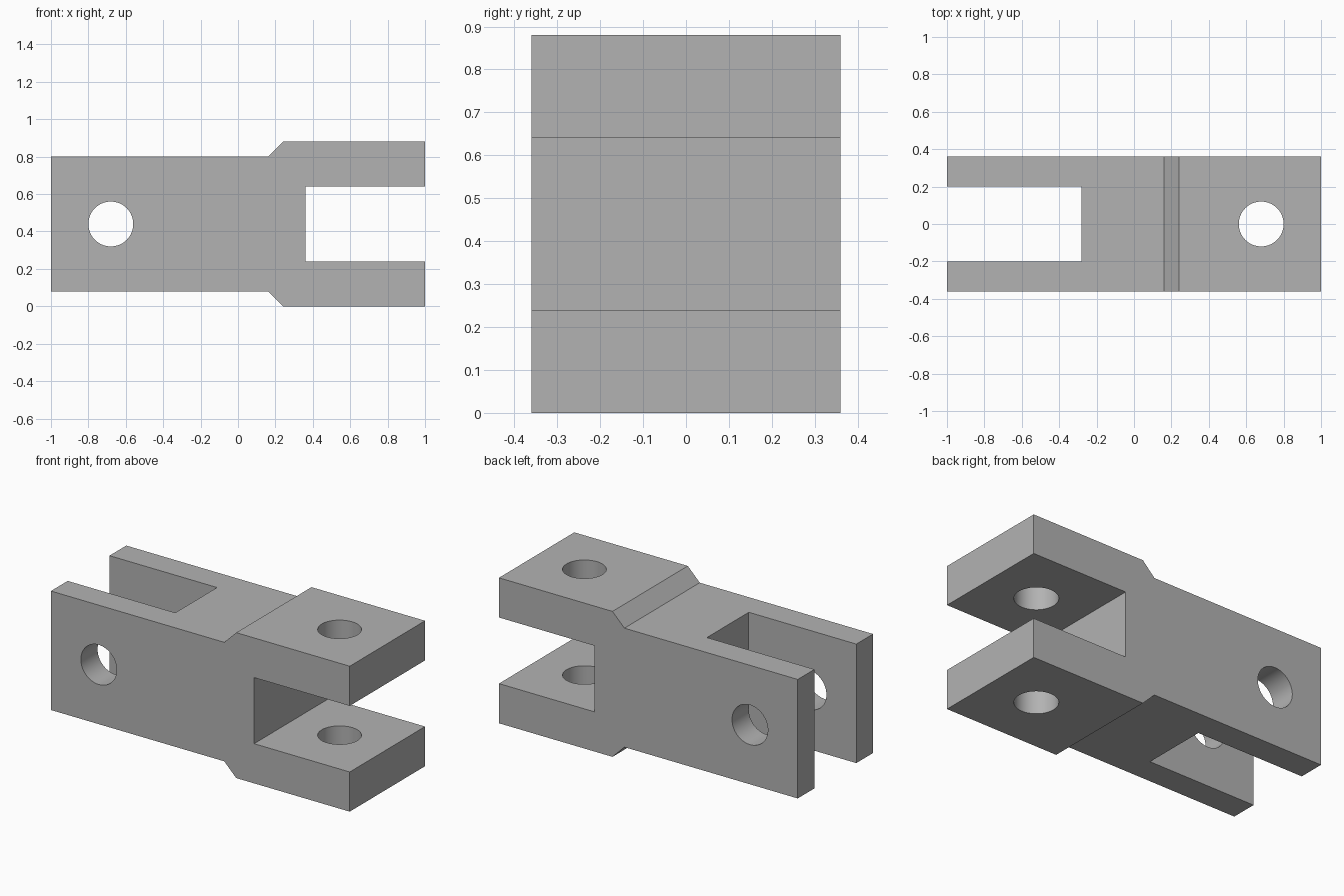
import bpy
import bmesh
from math import pi, radians

cube = bpy.data.objects.get("Cube")
if cube:
    bpy.data.objects.remove(cube, do_unlink=True)

HALF_WIDTH = 0.36
MID_Z = 0.44
HOLE_X = 0.68
HOLE_RADIUS = 0.12

grey = bpy.data.materials.new("plain_grey")
grey.use_nodes = True
grey.diffuse_color = (0.45, 0.45, 0.45, 1)
grey.node_tree.nodes["Principled BSDF"].inputs["Base Color"].default_value = grey.diffuse_color


def cut(target, cutter):
    """Subtract the cutter from the target, then discard the cutter."""
    cutter.hide_render = True
    mod = target.modifiers.new("cut", 'BOOLEAN')
    mod.operation = 'DIFFERENCE'
    mod.solver = 'EXACT'
    mod.object = cutter
    bpy.context.view_layer.objects.active = target
    bpy.ops.object.modifier_apply(modifier=mod.name)
    bpy.data.objects.remove(cutter, do_unlink=True)


# Body: upper half of the side profile, mirrored about the middle height.
# It includes the flared end and its horizontal slot.
upper = [(-1, 0.36), (0.16, 0.36), (0.24, 0.44), (1, 0.44), (1, 0.2), (0.36, 0.2)]
profile = upper + [(x, -z) for x, z in reversed(upper)]

bm = bmesh.new()
face = bm.faces.new([bm.verts.new((x, -HALF_WIDTH, MID_Z + z)) for x, z in profile])
extruded = bmesh.ops.extrude_face_region(bm, geom=[face])["geom"]
bmesh.ops.translate(bm, vec=(0, 2 * HALF_WIDTH, 0),
                    verts=[v for v in extruded if isinstance(v, bmesh.types.BMVert)])
bmesh.ops.recalc_face_normals(bm, faces=bm.faces)
mesh = bpy.data.meshes.new("double_fork_link")
bm.to_mesh(mesh)
bm.free()
mesh.materials.append(grey)
link = bpy.data.objects.new("double_fork_link", mesh)
bpy.context.collection.objects.link(link)

# Vertical slot in the narrow end
bpy.ops.mesh.primitive_cube_add(size=1, location=(-0.78, 0, MID_Z))
slot = bpy.context.object
slot.name = "slot_cutter"
slot.scale = (1, 0.4, 2)
cut(link, slot)

# Pin holes: crosswise in the narrow end, vertical in the flared end
for x, tilt in ((-HOLE_X, pi / 2), (HOLE_X, 0)):
    bpy.ops.mesh.primitive_cylinder_add(vertices=64, radius=HOLE_RADIUS, depth=2,
                                        location=(x, 0, MID_Z), rotation=(tilt, 0, 0))
    hole = bpy.context.object
    hole.name = "pin_hole_cutter"
    cut(link, hole)

# Smooth hole walls, sharp edges elsewhere
bpy.ops.object.select_all(action='DESELECT')
link.select_set(True)
bpy.context.view_layer.objects.active = link
bpy.ops.object.shade_smooth_by_angle(angle=radians(30))
